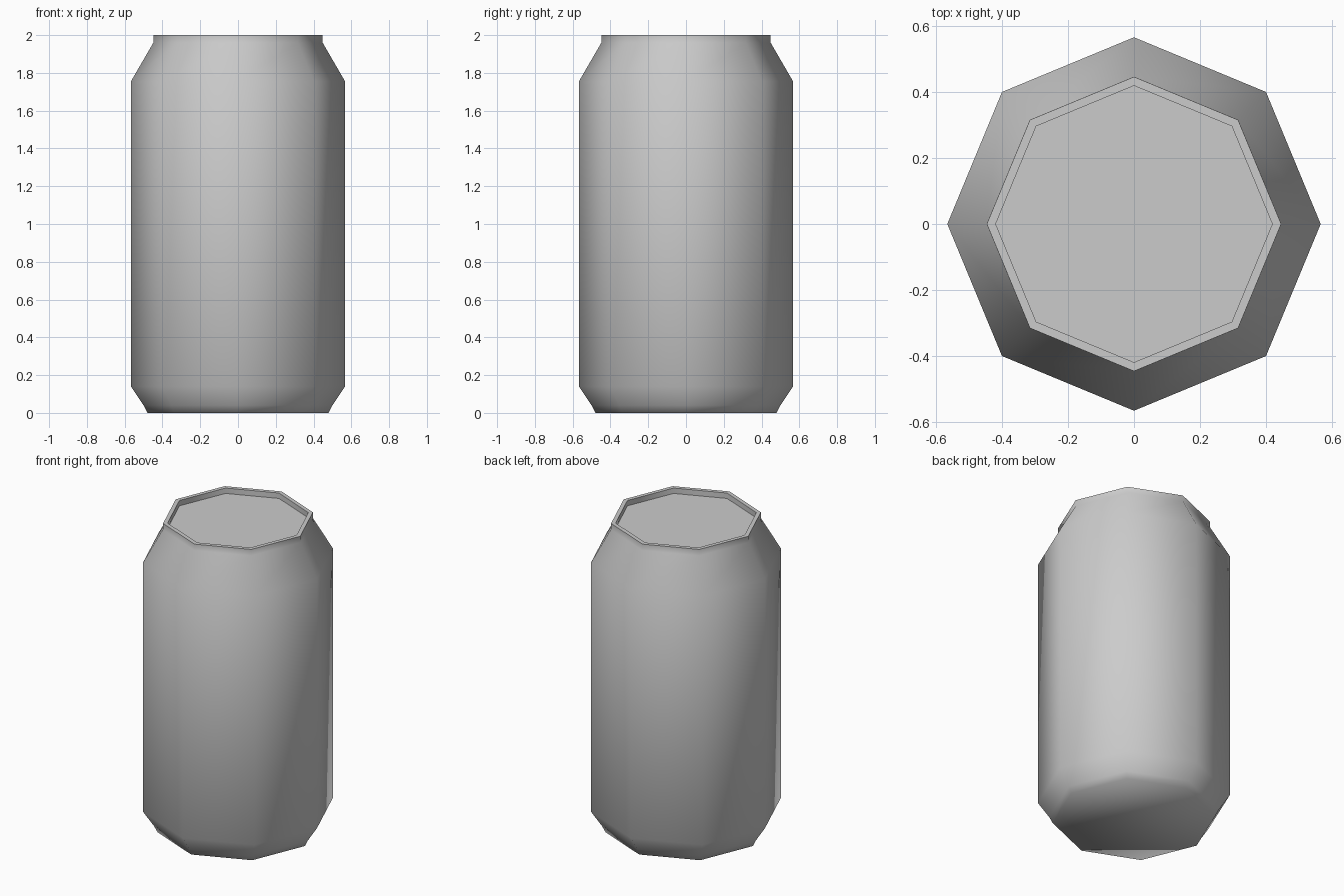
import bpy, bmesh, math

if "Cube" in bpy.data.objects:
    bpy.data.objects.remove(bpy.data.objects["Cube"])

SIDES = 8
# (radius, height) from the base up over the rim and down to the recessed lid
PROFILE = [(0.48, 0.0), (0.50, 0.04), (0.567, 0.14), (0.567, 1.755),
           (0.448, 1.96), (0.447, 2.0), (0.42, 2.0), (0.42, 1.965)]
SHARP_RINGS = (5, 6, 7)  # crisp rim and lid edges

bm = bmesh.new()
rings = [[bm.verts.new((r * math.cos(i * math.tau / SIDES),
                        r * math.sin(i * math.tau / SIDES), z))
          for i in range(SIDES)] for r, z in PROFILE]

# Can wall, shoulder and rim
for low, high in zip(rings, rings[1:]):
    for i in range(SIDES):
        j = (i + 1) % SIDES
        bm.faces.new((low[i], low[j], high[j], high[i]))

# Base and recessed lid
bm.faces.new(rings[0][::-1])
bm.faces.new(rings[-1])

# Smooth body with sharp rim
for face in bm.faces:
    face.smooth = True
for k in SHARP_RINGS:
    for i in range(SIDES):
        bm.edges.get((rings[k][i], rings[k][(i + 1) % SIDES])).smooth = False

mesh = bpy.data.meshes.new("drink_can")
bm.to_mesh(mesh)
bm.free()
can = bpy.data.objects.new("drink_can", mesh)
bpy.context.collection.objects.link(can)
